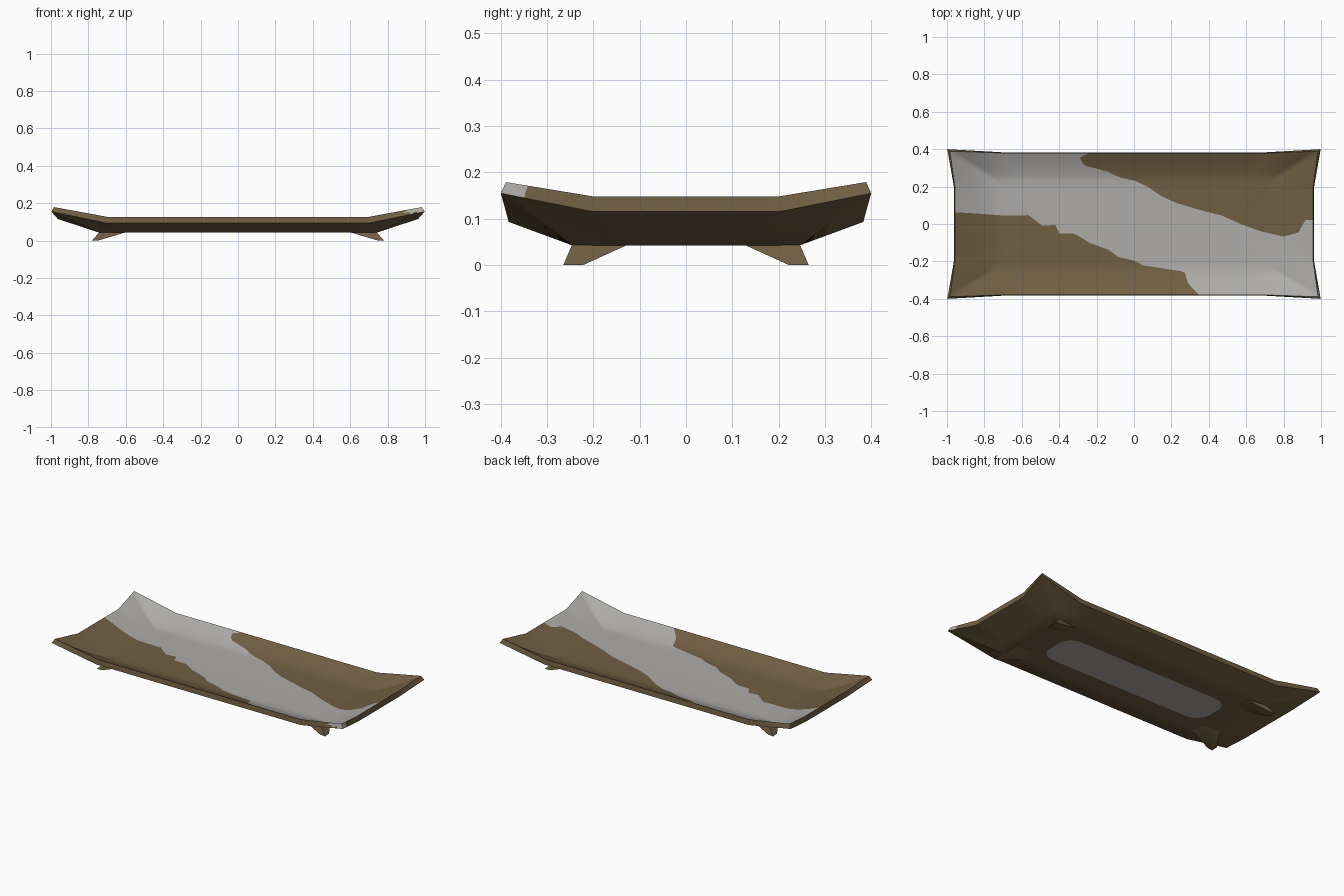
import bpy, bmesh, math
from mathutils import Vector

if "Cube" in bpy.data.objects:
    bpy.data.objects.remove(bpy.data.objects["Cube"])


def material(name, rgb):
    m = bpy.data.materials.new(name)
    m.diffuse_color = (*rgb, 1)
    m.use_nodes = True
    m.node_tree.nodes["Principled BSDF"].inputs["Base Color"].default_value = m.diffuse_color
    return m


BROWN = material("brown glaze", (0.165, 0.113, 0.056))
GREY = material("pale grey glaze", (0.42, 0.41, 0.395))

# Diagonal pale band on the tray top (upper edge, then lower edge)
upper = [(-.20, .5), (-.23, .385), (-.29, .355), (-.27, .315), (-.14, .28), (-.08, .25), (.01, .23),
         (.08, .195), (.15, .147), (.22, .115), (.30, .09), (.38, .067), (.47, .045), (.57, 0),
         (.68, -.04), (.80, -.067), (.88, -.045), (.915, .02), (1.1, .03)]
lower = [(.37, -.5), (.35, -.38), (.29, -.32), (.27, -.255), (.04, -.22), (.02, -.20), (-.09, -.175),
         (-.13, -.14), (-.24, -.10), (-.32, -.05), (-.40, -.05), (-.42, -.005), (-.49, -.01),
         (-.56, .045), (-.69, .045), (-.90, .06), (-1.1, .065)]
BAND = upper + [(1.1, -.5)] + lower + [(-1.1, .5)]

# Rounded pale patch underneath
PATCH = []
for cx, cy, start in ((.48, .035, 0), (-.48, .035, 90), (-.48, -.035, 180), (.48, -.035, 270)):
    for i in range(5):
        t = math.radians(start + i * 22.5)
        PATCH.append((cx + .09 * math.cos(t), cy + .09 * math.sin(t)))


def inside(p, poly):
    hit = False
    for (x1, y1), (x2, y2) in zip(poly, poly[1:] + poly[:1]):
        if (y1 > p.y) != (y2 > p.y) and p.x < (x2 - x1) * (p.y - y1) / (y2 - y1) + x1:
            hit = not hit
    return hit


def cut_outline(bm, poly, tag):
    """Cut the triangles that carry a tag along a polygon seen from above."""
    state = {v: inside(v.co, poly) for v in bm.verts}
    new = []
    for e in list(bm.edges):
        a, b = e.verts
        if state[a] == state[b] or not any(f.material_index == tag for f in e.link_faces):
            continue
        lo, hi = 0.0, 1.0
        for _ in range(14):
            mid = (lo + hi) / 2
            if inside(a.co.lerp(b.co, mid), poly) == state[a]:
                lo = mid
            else:
                hi = mid
        new.append(bmesh.utils.edge_split(e, a, min(max(lo, .01), .99))[1])
    bmesh.ops.connect_verts(bm, verts=new)
    bmesh.ops.triangulate(bm, faces=bm.faces[:])


def ring(yl, zl, xs, zs, xc, yc, zc, a, b):
    """One loop: straight side middles, corners pulled out and up."""
    keys = []
    for sx, sy in ((1, 1), (-1, 1), (-1, -1), (1, -1)):
        q = [Vector((sx * xs, sy * b, zs)), Vector((sx * xc, sy * yc, zc)),
             Vector((sx * a, sy * yl, zl))]
        keys += q if sx * sy > 0 else q[::-1]
    counts = [8, 8, 26, 8, 8, 10] * 2
    pts = []
    for i, n in enumerate(counts):
        pts += [keys[i].lerp(keys[(i + 1) % 12], j / n) for j in range(n)]
    return pts


def mix(p, q, t, ease=1.0):
    """Blend two ring settings; heights may follow an eased curve."""
    return [u + (v - u) * (t ** ease if i in (1, 3, 6) else t)
            for i, (u, v) in enumerate(zip(p, q))]


# Tray sections from the middle of the underside round the lip to the middle of the floor
under_mid = (0, .042, .50, .042, .50, 0, .042, .40, 0)
under_edge = (.245, .042, .74, .042, .745, .247, .043, .60, .14)
lip_low = (.383, .093, .963, .115, .998, .400, .155, .70, .20)
lip_top = (.379, .125, .958, .148, .984, .389, .179, .69, .20)
floor_edge = (.235, .074, .72, .074, .74, .240, .076, .60, .14)
floor_mid = (0, .072, .50, .072, .50, 0, .072, .40, 0)

sections = []
sections += [(mix(under_mid, under_edge, i / 6), 0) for i in range(7)]
sections += [(mix(under_edge, lip_low, i / 4), 0) for i in range(1, 5)]
sections += [(mix(lip_low, lip_top, i / 2), 2) for i in (1, 2)]
sections += [(mix(floor_edge, lip_top, 1 - i / 6, 1.35), 1) for i in range(1, 7)]
sections += [(mix(floor_edge, floor_mid, i / 6), 1) for i in range(1, 7)]

bm = bmesh.new()
prev = None
for params, tag in sections:
    row = [bm.verts.new(p) for p in ring(*params)]
    if prev:
        n = len(row)
        for i in range(n):
            f = bm.faces.new((prev[i], prev[(i + 1) % n], row[(i + 1) % n], row[i]))
            f.material_index = tag
    prev = row
bmesh.ops.remove_doubles(bm, verts=bm.verts[:], dist=1e-4)
# the closing rows meet in a line along the middle
line_edges = [e for e in bm.edges if e.is_boundary]
if line_edges:
    bmesh.ops.holes_fill(bm, edges=line_edges, sides=0)
bmesh.ops.triangulate(bm, faces=bm.faces[:])
cut_outline(bm, BAND, 1)
cut_outline(bm, PATCH, 0)
bmesh.ops.recalc_face_normals(bm, faces=bm.faces[:])
for f in bm.faces:
    c, tag = f.calc_center_median(), f.material_index
    if tag == 1:
        pale = inside(c, BAND)
    elif tag == 0:
        pale = inside(c, PATCH)
    else:  # lip: only the front right corner is pale
        pale = c.x > .90 and c.y < -.345 and c.z > .15
    f.material_index = int(pale)
    f.smooth = True


def finish(name, bm, mats):
    me = bpy.data.meshes.new(name)
    bm.to_mesh(me)
    bm.free()
    ob = bpy.data.objects.new(name, me)
    for m in mats:
        me.materials.append(m)
    bpy.context.collection.objects.link(ob)
    bpy.ops.object.select_all(action='DESELECT')
    ob.select_set(True)
    bpy.context.view_layer.objects.active = ob
    bpy.ops.object.shade_smooth_by_angle(angle=math.radians(40))
    return ob


finish("tray", bm, (BROWN, GREY))

# Four pulled corner feet, splayed outward
top = [(.60, .225), (.74, .246), (.725, .125), (.62, .14)]
foot = [(.748, .262), (.783, .265), (.780, .222), (.752, .225)]
for name, sx, sy in (("back_right_foot", 1, 1), ("back_left_foot", -1, 1),
                     ("front_left_foot", -1, -1), ("front_right_foot", 1, -1)):
    bm = bmesh.new()
    hi = [bm.verts.new((sx * x, sy * y, .044)) for x, y in top]
    lo = [bm.verts.new((sx * x, sy * y, 0)) for x, y in foot]
    bm.faces.new(hi)
    bm.faces.new(lo[::-1])
    for i in range(4):
        j = (i + 1) % 4
        bm.faces.new((hi[i], lo[i], lo[j], hi[j]))
    bmesh.ops.recalc_face_normals(bm, faces=bm.faces[:])
    finish(name, bm, (BROWN,))
